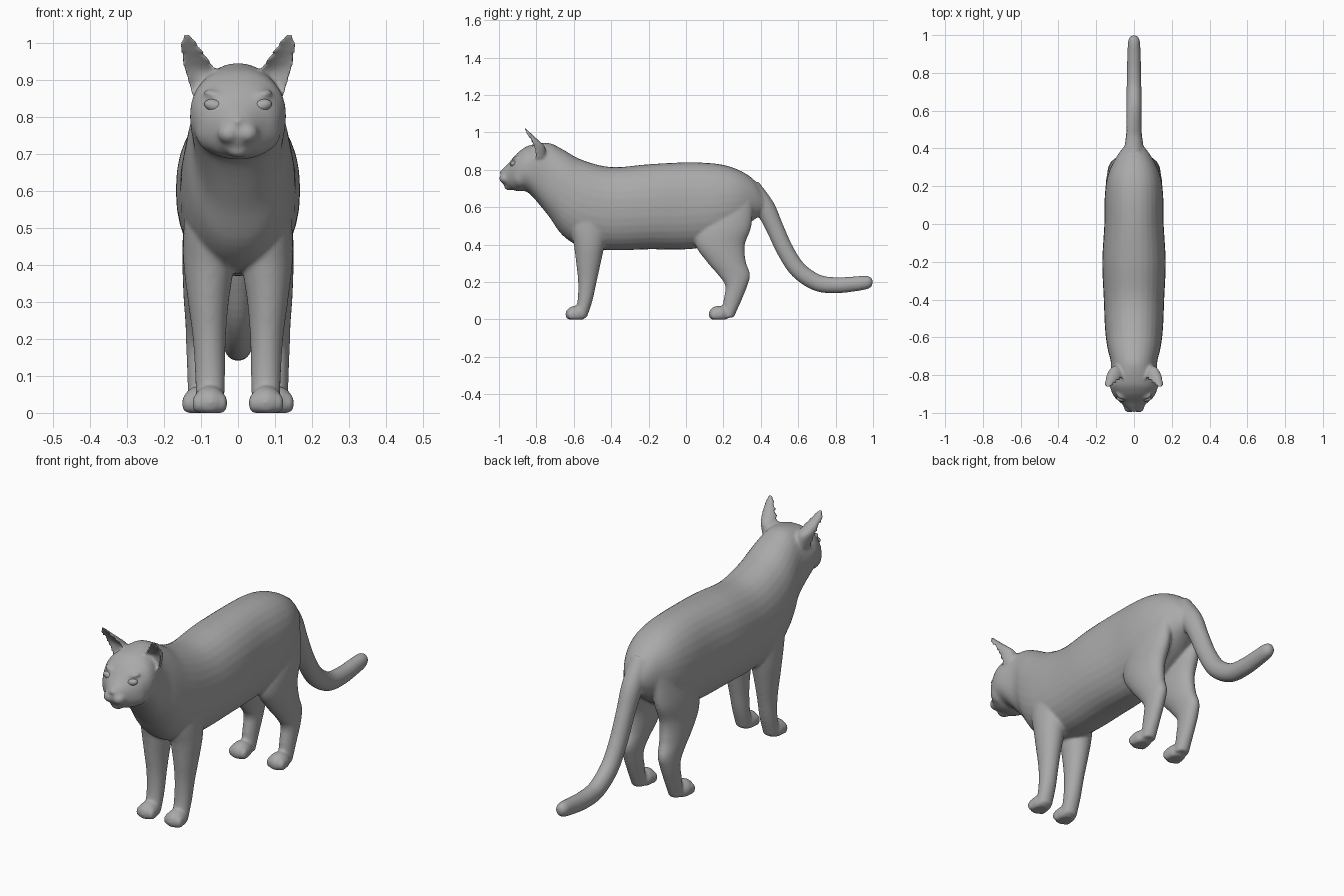
import bpy, bmesh, math
from mathutils import Matrix, Vector

if "Cube" in bpy.data.objects:
    bpy.data.objects.remove(bpy.data.objects["Cube"])

grey = bpy.data.materials.new("plain grey")
grey.use_nodes = True
colour = (0.4, 0.4, 0.4, 1)
grey.diffuse_color = colour
grey.node_tree.nodes["Principled BSDF"].inputs["Base Color"].default_value = colour


def spline(rows, steps=5):
    """Catmull-Rom interpolation through rows of numbers."""
    rows = [Vector(r) for r in rows]
    out = []
    for i in range(len(rows) - 1):
        p, q = rows[i], rows[i + 1]
        before, after = rows[max(i - 1, 0)], rows[min(i + 2, len(rows) - 1)]
        for k in range(steps):
            t = k / steps
            m, n = (q - before) / 2, (after - p) / 2
            out.append(p + m * t + (3 * (q - p) - 2 * m - n) * t**2
                       + (2 * (p - q) + m + n) * t**3)
    return out + [rows[-1]]


def signed_power(v, e):
    return math.copysign(abs(v) ** e, v)


def loft(bm, rows, up=None, power=1.0, front=1.0, sides=32):
    """Skin oval rings; each row is x, y, z, half width, half depth."""
    rows = spline(rows)
    rings = []
    for i, (x, y, z, a, b) in enumerate(rows):
        depth = up
        if depth is None:
            path = rows[min(i + 1, len(rows) - 1)] - rows[max(i - 1, 0)]
            depth = Vector((0, -path[2], path[1])).normalized()
        ring = []
        for k in range(sides):
            angle = math.tau * k / sides
            c = signed_power(math.cos(angle), power) * a
            s = signed_power(math.sin(angle), power) * b
            if s < 0:
                s *= front
            ring.append(bm.verts.new(Vector((x + c, y, z)) + depth * s))
        rings.append(ring)
    for r, t in zip(rings, rings[1:]):
        for k in range(sides):
            j = (k + 1) % sides
            bm.faces.new((r[k], r[j], t[j], t[k]))
    bm.faces.new(rings[0][::-1])
    bm.faces.new(rings[-1])


def ball(bm, centre, radii, tilt=0):
    """Ellipsoid, flattened where it meets the ground."""
    place = (Matrix.Translation(centre) @ Matrix.Rotation(tilt, 4, "Y")
             @ Matrix.Diagonal((*radii, 1)))
    made = bmesh.ops.create_uvsphere(bm, u_segments=24, v_segments=16,
                                     radius=1, matrix=place)
    for v in made["verts"]:
        v.co.z = max(v.co.z, 0)


def finish(name, bm):
    bmesh.ops.recalc_face_normals(bm, faces=bm.faces)
    mesh = bpy.data.meshes.new(name)
    bm.to_mesh(mesh)
    bm.free()
    mesh.materials.append(grey)
    mesh.shade_smooth()
    ob = bpy.data.objects.new(name, mesh)
    bpy.context.collection.objects.link(ob)
    return ob


UP, BACK = Vector((0, 0, 1)), Vector((0, 1, 0))
skin = bmesh.new()

# Head, neck and trunk: y, top, bottom, half width
trunk = [(-.99, .79, .75, .02), (-.975, .81, .72, .04), (-.945, .84, .7, .072),
         (-.92, .87, .69, .1), (-.89, .9, .685, .118), (-.84, .93, .675, .13),
         (-.74, .945, .56, .122), (-.66, .91, .45, .14), (-.56, .855, .39, .153),
         (-.4, .815, .37, .16), (-.2, .83, .375, .168), (0, .84, .375, .157),
         (.16, .833, .4, .154), (.27, .805, .46, .135), (.36, .75, .53, .09),
         (.42, .67, .57, .045)]
loft(skin, [(0, y, (t + b) / 2, w, (t - b) / 2) for y, t, b, w in trunk],
     up=UP, power=.9)

# Tail
tail = [(.34, .7, .06), (.42, .6, .055), (.47, .5, .048), (.53, .37, .046),
        (.6, .265, .046), (.7, .197, .045), (.8, .183, .043), (.9, .19, .04),
        (.965, .198, .036), (.99, .2, .025), (1, .2, .005)]
loft(skin, [(0, y, z, r * .88, r) for y, z, r in tail])

# Limbs: z, front edge, back edge, inner x, outer x
foreleg = [(.62, -.6, -.42, .04, .14), (.5, -.62, -.42, .02, .147),
           (.4, -.6, -.435, .012, .147), (.3, -.587, -.456, .025, .135),
           (.2, -.577, -.478, .033, .122), (.1, -.58, -.5, .035, .116),
           (.01, -.6, -.53, .037, .113)]
hindleg = [(.65, .15, .36, .03, .12), (.5, .06, .35, .025, .147),
           (.4, .05, .315, .03, .15), (.31, .11, .32, .042, .147),
           (.24, .17, .343, .055, .142), (.18, .21, .328, .062, .14),
           (.1, .2, .296, .066, .137), (.01, .19, .255, .068, .135)]
for side in (-1, 1):
    for limb in (foreleg, hindleg):
        loft(skin, [(side * (i + o) / 2, (f + b) / 2, z, (o - i) / 2, (b - f) / 2)
                    for z, f, b, i, o in limb], up=BACK)
    # Paws with four toes each
    for x, y in ((.076, -.59), (.104, .175)):
        ball(skin, (side * x, y, .028), (.046, .055, .045))
        for k in range(4):
            offset = (k - 1.5) * .022
            ball(skin, (side * x + offset, y - .034 + abs(offset) * .4, .026),
                 (.015, .024, .027))
    # Ears: z, inner x, outer x, front y, depth
    ear = [(.86, .05, .125, -.81, .06), (.92, .058, .143, -.822, .07),
           (.95, .074, .152, -.834, .055), (.98, .095, .156, -.85, .038),
           (1.005, .112, .155, -.862, .024), (1.025, .128, .149, -.872, .014)]
    loft(skin, [(side * (i + o) / 2, y, z, (o - i) / 2, d) for z, i, o, y, d in ear],
         up=BACK, front=-.4)
    # Muzzle pads and cheeks
    ball(skin, (side * .024, -.966, .755), (.032, .033, .028))
    ball(skin, (side * .06, -.885, .765), (.056, .05, .062))
    # Brow ridge
    ball(skin, (side * .055, -.905, .855), (.04, .025, .014), -side * .35)

# Nose and chin
ball(skin, (0, -.975, .787), (.018, .022, .016))
ball(skin, (0, -.945, .712), (.032, .027, .022))

body = finish("body", skin)
remesh = body.modifiers.new("one skin", "REMESH")
remesh.mode = "VOXEL"
remesh.voxel_size = .007
remesh.use_smooth_shade = True
soften = body.modifiers.new("soften", "SMOOTH")
soften.factor = .5
soften.iterations = 8

# Almond eyes
for side, name in ((1, "left_eye"), (-1, "right_eye")):
    eye = bmesh.new()
    ball(eye, (side * .063, -.922, .83), (.029, .018, .017), -side * .25)
    finish(name, eye)
